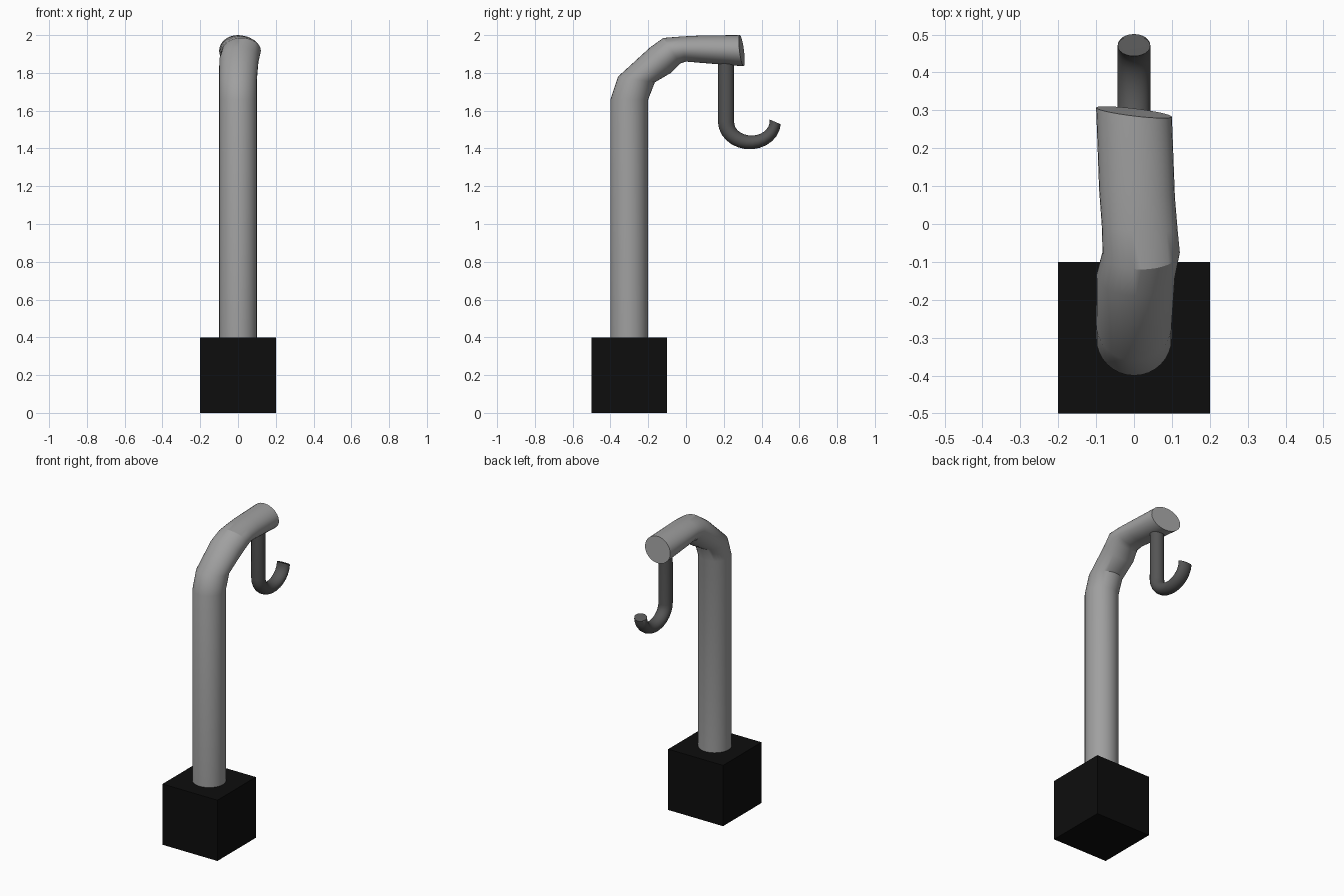
import bpy, bmesh, math
from mathutils import Vector

cube = bpy.data.objects.get("Cube")
if cube:
    bpy.data.objects.remove(cube, do_unlink=True)


def material(name, value):
    mat = bpy.data.materials.new(name)
    mat.use_nodes = True
    color = (value, value, value, 1)
    mat.diffuse_color = color
    mat.node_tree.nodes["Principled BSDF"].inputs["Base Color"].default_value = color
    return mat


def tube(name, rings, mat, sides=32):
    """Loft capped ellipses; ring = (outer y,z), (inner y,z), centre x, half width, yaw shear."""
    bm = bmesh.new()
    loops = []
    for outer, inner, cx, half, shear in rings:
        a, b = Vector((cx, *outer)), Vector((cx, *inner))
        centre, up, side = (a + b) / 2, (a - b) / 2, Vector((half, half * shear, 0))
        angles = [math.tau * i / sides for i in range(sides)]
        loops.append([bm.verts.new(centre + side * math.cos(t) + up * math.sin(t)) for t in angles])
    for low, high in zip(loops, loops[1:]):
        for i in range(sides):
            j = (i + 1) % sides
            bm.faces.new((low[i], low[j], high[j], high[i]))
    bm.faces.new(loops[0])
    bm.faces.new(loops[-1])
    bmesh.ops.recalc_face_normals(bm, faces=bm.faces)
    mesh = bpy.data.meshes.new(name)
    bm.to_mesh(mesh)
    bm.free()
    mesh.materials.append(mat)
    obj = bpy.data.objects.new(name, mesh)
    bpy.context.collection.objects.link(obj)
    bpy.ops.object.select_all(action="DESELECT")
    obj.select_set(True)
    bpy.context.view_layer.objects.active = obj
    bpy.ops.object.shade_smooth_by_angle(angle=math.radians(30))
    return obj


black = material("black", 0.004)
grey = material("grey", 0.35)
dark_grey = material("dark grey", 0.09)

# Base block
bpy.ops.mesh.primitive_cube_add(size=0.4, location=(0, -0.3, 0.2))
base = bpy.context.object
base.name = "base_block"
base.data.materials.append(black)

# Post that bends over into the arm
tube("post_and_arm", [
    ((-0.4, 0.39), (-0.2, 0.39), 0, 0.1, 0),
    ((-0.4, 1.66), (-0.2, 1.66), 0, 0.1, 0),
    ((-0.36, 1.78), (-0.165, 1.75), 0, 0.1, 0),
    ((-0.19, 1.935), (-0.08, 1.80), 0.005, 0.104, 0),
    ((-0.12, 1.985), (-0.03, 1.85), 0.019, 0.102, 0),
    ((-0.02, 1.993), (0, 1.86), 0.015, 0.1, -0.05),
    ((0.08, 1.998), (0.08, 1.853), 0.008, 0.1, -0.1),
    ((0.285, 2.0), (0.305, 1.835), 0, 0.1, -0.12),
], grey)

# Hook: straight shank, then a curl that thins towards the tip
rings = [((0.17, 1.9), (0.255, 1.9), 0, 0.043, 0)]
steps = 14
for i in range(steps + 1):
    f = i / steps
    t = math.pi + f * math.radians(188)
    c, s = math.cos(t), math.sin(t)
    thick = 0.043 - 0.014 * f
    outer = (0.342 + (0.13 + thick) * c, 1.54 + (0.108 + thick) * s)
    inner = (0.342 + (0.13 - thick) * c, 1.54 + (0.108 - thick) * s)
    rings.append((outer, inner, 0, 0.043, 0))
rings[-1] = ((0.497, 1.53), (0.443, 1.553), 0, 0.043, 0)
tube("hook", rings, dark_grey, 24)
